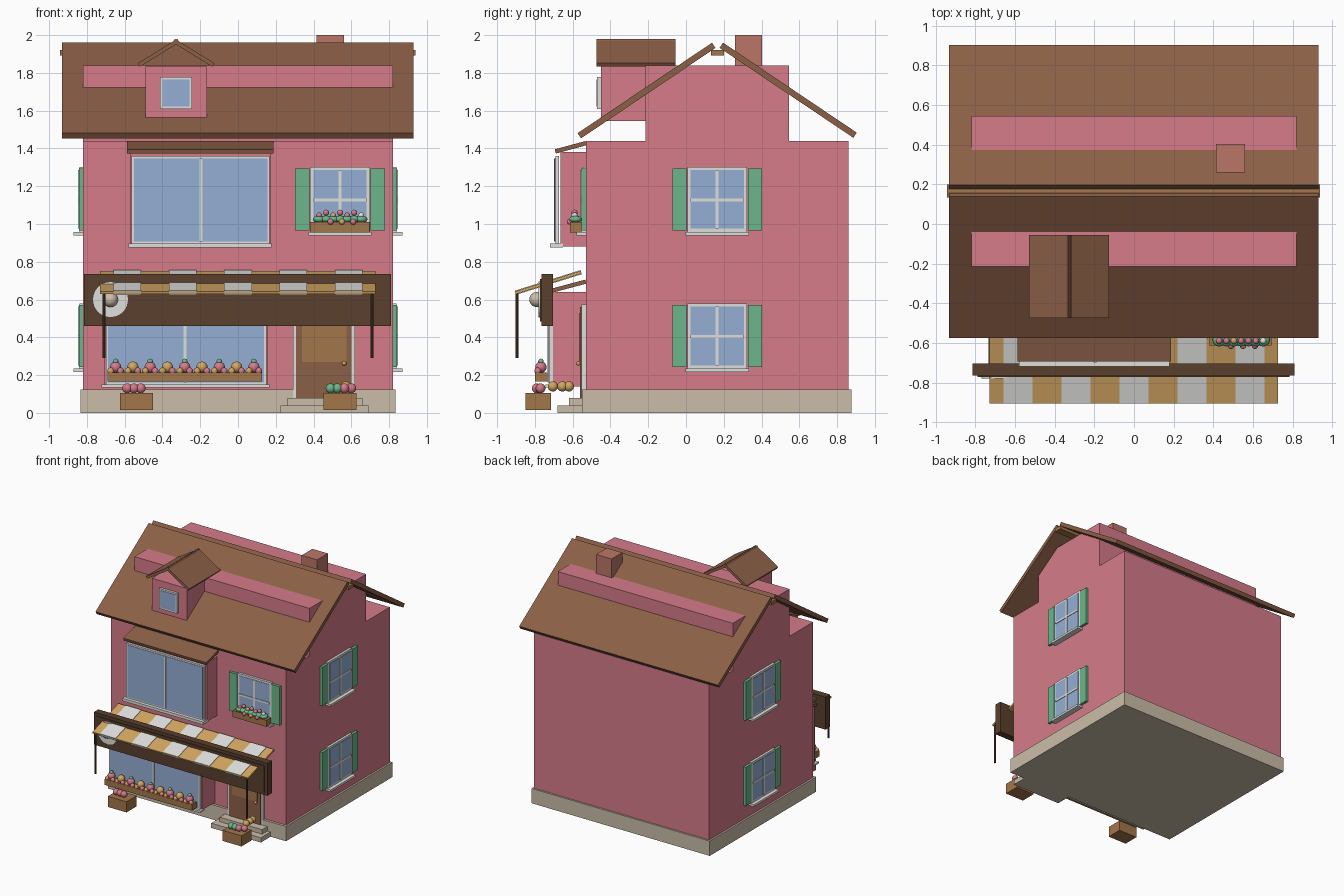
import bpy, bmesh, math
from mathutils import Matrix, Vector

cube = bpy.data.objects.get("Cube")
if cube:
    bpy.data.objects.remove(cube, do_unlink=True)


def material(name, r, g, b):
    m = bpy.data.materials.new(name)
    m.use_nodes = True
    m.diffuse_color = (r, g, b, 1)
    m.node_tree.nodes["Principled BSDF"].inputs["Base Color"].default_value = (r, g, b, 1)
    return m


PINK = material("pink_plaster", .67, .2, .255)
ROOF = material("roof_brown", .26, .115, .063)
DARK = material("dark_wood", .1, .05, .026)
TAN = material("tan_wood", .37, .18, .07)
GOLD = material("golden_yellow", .65, .38, .12)
WHITE = material("white_paint", .74, .74, .72)
GLASS = material("window_blue", .3, .43, .66)
GREEN = material("leaf_green", .15, .47, .26)
STONE = material("pale_stone", .6, .51, .4)
BRICK = material("chimney_brick", .5, .18, .14)
IDENT = Matrix.Identity(4)


def finish(name, bm, mat, M=IDENT):
    bmesh.ops.transform(bm, matrix=M, verts=bm.verts)
    bmesh.ops.recalc_face_normals(bm, faces=bm.faces)
    me = bpy.data.meshes.new(name)
    bm.to_mesh(me)
    bm.free()
    me.materials.append(mat)
    ob = bpy.data.objects.new(name, me)
    bpy.context.collection.objects.link(ob)
    return ob


def box(name, mat, x, y, z, M=IDENT):
    bm = bmesh.new()
    bmesh.ops.create_cube(bm, size=1)
    for v in bm.verts:
        v.co = Vector([(r[0] + r[1]) / 2 + c * (r[1] - r[0]) for r, c in zip((x, y, z), v.co)])
    return finish(name, bm, mat, M)


def slab(name, mat, p, q, thick, span, axis="x"):
    """Tilted board from p to q, extruded over span along the axis."""
    p, q = Vector(p), Vector(q)
    d = (q - p).normalized()
    n = Vector((-d.y, d.x)) * thick / 2
    bm = bmesh.new()
    verts = []
    for s in span:
        for c in (p - n, q - n, q + n, p + n):
            verts.append(bm.verts.new((s, c.x, c.y) if axis == "x" else (c.x, s, c.y)))
    bm.faces.new(verts[:4])
    bm.faces.new(verts[4:])
    for i in range(4):
        j = (i + 1) % 4
        bm.faces.new((verts[i], verts[j], verts[j + 4], verts[i + 4]))
    return finish(name, bm, mat)


def ball(name, mat, x, y, z, r, scale=(1, 1, 1)):
    bm = bmesh.new()
    bmesh.ops.create_uvsphere(bm, u_segments=12, v_segments=8, radius=r)
    for f in bm.faces:
        f.smooth = True
    return finish(name, bm, mat, Matrix.Translation((x, y, z)) @ Matrix.Diagonal((*scale, 1)))


def cylinder(name, mat, loc, r, depth, sides, rot=IDENT):
    bm = bmesh.new()
    bmesh.ops.create_cone(bm, cap_ends=True, segments=sides, radius1=r, radius2=r, depth=depth)
    return finish(name, bm, mat, Matrix.Translation(loc) @ rot)


def pane(name, x, z, y, border, bars_x=(), bars_z=(), M=IDENT):
    """White frame with glass and glazing bars; y is the back, facing -y."""
    box(name + "_frame", WHITE, x, (y - .02, y), z, M)
    gx, gz = (x[0] + border, x[1] - border), (z[0] + border, z[1] - border)
    box(name + "_glass", GLASS, gx, (y - .023, y - .01), gz, M)
    for b in bars_x:
        box(name + "_upright_bar", WHITE, (b - .008, b + .008), (y - .028, y - .01), gz, M)
    for b in bars_z:
        box(name + "_cross_bar", WHITE, gx, (y - .028, y - .01), (b - .008, b + .008), M)


def shuttered_window(name, M):
    pane(name, (-.158, .158), (-.17, .175), 0, .017, (0,), (0,), M)
    box(name + "_sill", WHITE, (-.168, .168), (-.05, 0), (-.188, -.17), M)
    for s in (-1, 1):
        x = sorted((s * .162, s * .237))
        box(name + "_shutter", GREEN, x, (-.022, 0), (-.162, .165), M)


# House body
box("foundation", STONE, (-.835, .835), (-.55, .875), (0, .125))
box("house_walls", PINK, (-.82, .82), (-.53, .86), (.02, 1.44))
box("attic_walls", PINK, (-.82, .82), (-.215, .545), (1.42, 1.84))

# Main roof
slab("roof_front", ROOF, (-.565, 1.467), (.147, 1.946), .033, (-.933, .93))
slab("roof_back", ROOF, (.895, 1.47), (.187, 1.946), .033, (-.933, .93))
box("ridge_beam", TAN, (-.943, .94), (.133, .2), (1.893, 1.922))
box("chimney", BRICK, (.415, .56), (.26, .403), (1.6, 2))

# Dormer
DX = -.328
box("dormer_walls", PINK, (DX - .163, DX + .163), (-.45, -.1), (1.545, 1.835))
for s in (-1, 1):
    slab("dormer_roof", ROOF, (DX + s * .197, 1.842), (DX - s * .012, 1.971), .022, (-.475, -.055), "y")
pane("dormer_window", (DX - .085, DX + .085), (1.608, 1.778), -.45, .013)

# Upper bay window
box("upper_bay", PINK, (-.57, .175), (-.665, -.5), (.88, 1.38))
pane("upper_bay_window", (-.563, .168), (.895, 1.36), -.672, .013, (-.197,))
box("upper_bay_sill", WHITE, (-.58, .178), (-.72, -.65), (.875, .898))
slab("upper_bay_roof", ROOF, (-.692, 1.384), (-.53, 1.428), .023, (-.588, .188))

# Shop bay window
box("shop_bay", PINK, (-.71, .155), (-.705, -.5), (.14, .64))
pane("shop_window", (-.7, .15), (.15, .61), -.705, .012, (-.28,))
box("shop_sill", WHITE, (-.723, .168), (-.745, -.69), (.135, .15))
slab("shop_bay_roof", ROOF, (-.725, .643), (-.53, .695), .022, (-.735, .18))

# Shuttered windows on the front and both sides
shuttered_window("front_window", Matrix.Translation((.54, -.53, 1.128)))
for side in (-1, 1):
    for z in (1.128, .405):
        shuttered_window("side_window", Matrix.Translation((side * .82, .165, z))
                         @ Matrix.Rotation(side * math.pi / 2, 4, "Z"))

# Door and steps
box("door_frame", WHITE, (.29, .62), (-.553, -.52), (.08, .575))
box("door", ROOF, (.308, .602), (-.56, -.53), (.08, .56))
box("door_panel", TAN, (.34, .575), (-.566, -.55), (.27, .53))
ball("door_knob", GOLD, .562, -.57, .262, .012)
box("lower_step", STONE, (.225, .69), (-.68, -.53), (0, .04))
box("upper_step", STONE, (.262, .66), (-.62, -.53), (.04, .078))

# Sign board with emblem
box("sign_board", DARK, (-.815, .81), (-.765, -.705), (.46, .735))
box("sign_panel", DARK, (-.79, .785), (-.772, -.76), (.483, .71))
cylinder("sign_disc", WHITE, (-.675, -.774, .6), .095, .012, 32, Matrix.Rotation(math.pi / 2, 4, "X"))
ball("sign_knob", STONE, -.675, -.79, .6, .04)

# Striped awning on two posts
LOW, HIGH = (-.903, .636), (-.555, .745)
slab("awning", GOLD, LOW, HIGH, .015, (-.73, .727))
for i in range(-2, 3):
    x = i * .293
    slab("awning_stripe", WHITE, LOW, HIGH, .023, (x - .073, x + .073))
for s in (-1, 1):
    cylinder("awning_post", DARK, (s * .709, -.895, .465), .008, .35, 8)

# Flower box below the shop window
box("shop_flower_box", TAN, (-.69, .127), (-.8, -.733), (.165, .215))
for i in range(9):
    x = -.648 + i * .0915
    c = GOLD if i % 2 else PINK
    ball("shop_flower", c, x, -.768, .242, .03)
    for s in (-1, 1):
        ball("shop_small_flower", GOLD if s < 0 else PINK, x + s * .026, -.785, .222, .018)
    if i % 2 == 0:
        ball("shop_leaf", GREEN, x, -.768, .272, .015)

# Flower box below the front window
box("window_flower_box", TAN, (.38, .695), (-.613, -.54), (.955, 1.01))
for i in range(7):
    x = .43 + i * .037
    ball("window_leaves", GREEN, x, -.585, 1.025, .028, (1.2, 1.2, .7))
    ball("window_flower", (PINK, PINK, GOLD, PINK)[i % 4] if i < 6 else WHITE,
         x, -.59, 1.045 + .015 * (i % 2), .016)
for i in range(3):
    ball("low_window_flower", (PINK, GOLD, PINK)[i], .49 + i * .06, -.615, 1.012, .016)

# Planters on the ground
for x, colours in ((-.537, (PINK, PINK, PINK)), (.54, (GREEN, GREEN, PINK))):
    box("planter", TAN, (x - .088, x + .088), (-.85, -.715), (.015, .105))
    for i, c in enumerate(colours):
        ball("planter_flower", c, x - .05 + i * .036, -.79, .13, .026)
ball("planter_flower", PINK, .6, -.77, .13, .026)
for y in (-.705, -.655, -.62):
    ball("step_flower", GOLD, .57, y, .14, .027)
